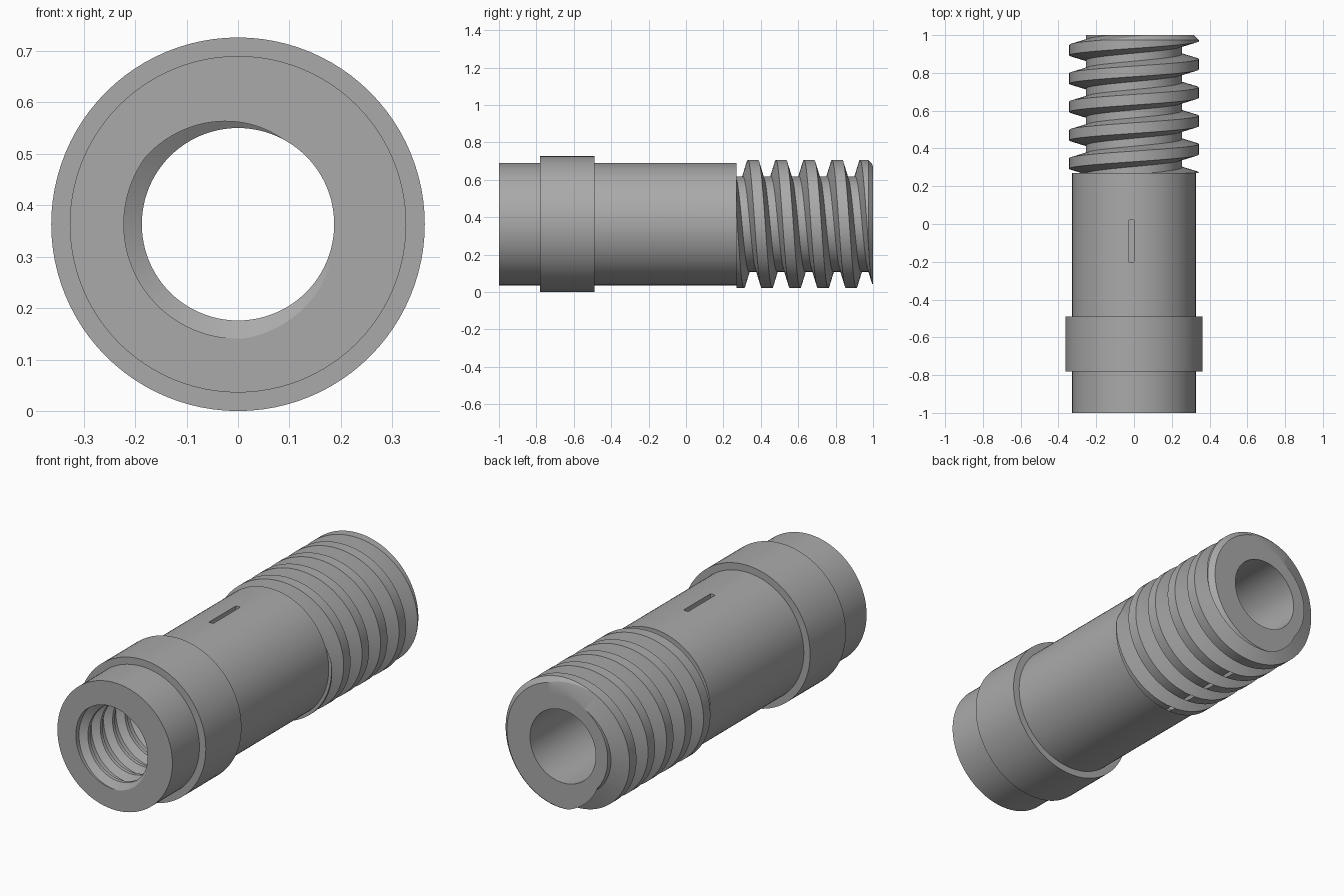
import bpy, bmesh, math

SEG = 96      # facets per turn
AXIS_Z = 0.363

old = bpy.data.objects.get("Cube")
if old:
    bpy.data.objects.remove(old, do_unlink=True)

metal = bpy.data.materials.new("plain_grey")
metal.use_nodes = True
grey = (0.40, 0.40, 0.40, 1)
metal.diffuse_color = grey
metal.node_tree.nodes["Principled BSDF"].inputs["Base Color"].default_value = grey


def point(r, y, angle):
    """Point around the tube axis; angle 0 is up, turning toward +x."""
    return (r * math.sin(angle), y, AXIS_Z + r * math.cos(angle))


def sweep(name, profile, steps, start=0.0, pitch=0.0, closed=False):
    """Turn a closed (radius, y) profile about the axis, rising by pitch per turn."""
    bm = bmesh.new()
    rings = []
    for i in range(steps if closed else steps + 1):
        a = start + math.tau * i / SEG
        rings.append([bm.verts.new(point(r, y + pitch * a / math.tau, a))
                      for r, y in profile])
    n = len(profile)
    for i in range(steps):
        p, q = rings[i], rings[(i + 1) % len(rings)]
        for j in range(n):
            k = (j + 1) % n
            bm.faces.new((p[j], p[k], q[k], q[j]))
    if not closed:
        bm.faces.new(rings[0])
        bm.faces.new(rings[-1])
    bmesh.ops.recalc_face_normals(bm, faces=bm.faces)
    mesh = bpy.data.meshes.new(name)
    bm.to_mesh(mesh)
    bm.free()
    mesh.materials.append(metal)
    obj = bpy.data.objects.new(name, mesh)
    bpy.context.collection.objects.link(obj)
    return obj


def combine(target, tool, operation):
    """Apply a boolean and discard the tool object."""
    mod = target.modifiers.new("join", "BOOLEAN")
    mod.operation, mod.solver, mod.object = operation, "EXACT", tool
    bpy.context.view_layer.objects.active = target
    bpy.ops.object.modifier_apply(modifier=mod.name)
    bpy.data.objects.remove(tool, do_unlink=True)


def trapezoid(r_base, half_base, r_crest, half_crest, y):
    return [(r_base, y - half_base), (r_crest, y - half_crest),
            (r_crest, y + half_crest), (r_base, y + half_base)]


# Hollow body with collar and reduced threaded neck
body = sweep("threaded_tube",
             [(0.187, -1), (0.327, -1), (0.327, -0.78), (0.363, -0.78),
              (0.363, -0.49), (0.327, -0.49), (0.327, 0.27), (0.255, 0.27),
              (0.255, 1), (0.187, 1)], SEG, closed=True)

# Coarse outer thread, trimmed to the neck with a chamfered end
thread = sweep("outer_thread", trapezoid(0.235, 0.06, 0.343, 0.028, 0.058),
               SEG * 7, start=0, pitch=0.15)
envelope = sweep("thread_envelope",
                 [(0.2, 0.27), (0.343, 0.27), (0.343, 0.975), (0.318, 1), (0.2, 1)],
                 SEG, closed=True)
combine(thread, envelope, "INTERSECT")
combine(body, thread, "UNION")

# Inner thread groove cut into the front of the bore
groove = sweep("inner_groove", trapezoid(0.177, 0.047, 0.222, 0.018, -1.167),
               SEG * 8, start=0, pitch=0.1)
combine(body, groove, "DIFFERENCE")

# Shallow slot on top of the body
bpy.ops.mesh.primitive_cube_add(size=1, location=(-0.013, -0.09, AXIS_Z + 0.33))
slot = bpy.context.object
slot.scale = (0.026, 0.22, 0.06)
bpy.context.view_layer.update()
combine(body, slot, "DIFFERENCE")

bpy.ops.object.select_all(action="DESELECT")
body.select_set(True)
bpy.context.view_layer.objects.active = body
bpy.ops.object.shade_smooth_by_angle(angle=math.radians(25))
